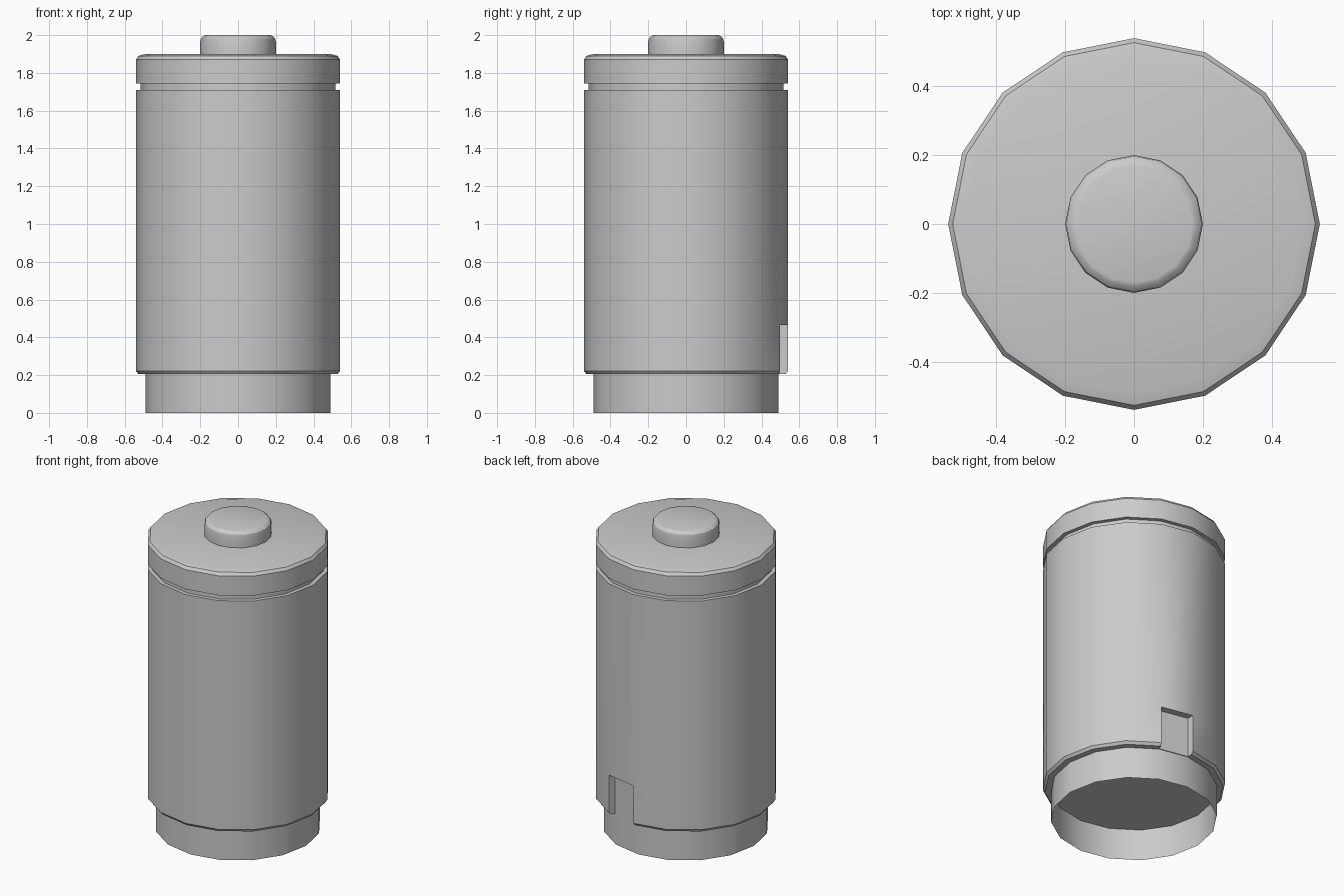
import bpy, bmesh, math

if "Cube" in bpy.data.objects:
    bpy.data.objects.remove(bpy.data.objects["Cube"])

SIDES = 16
STEP = 2 * math.pi / SIDES


def point(r, z, k):
    return (r * math.cos(k * STEP), r * math.sin(k * STEP), z)


def lathe(name, profile, special=None, walls=()):
    """Revolve (r, z) points; 'special' maps a sector to its own profile,
    'walls' are (k, points) radial side faces."""
    bm = bmesh.new()

    def face(pts):
        bm.faces.new([bm.verts.new(p) for p in pts])

    for k in range(SIDES):
        prof = (special or {}).get(k, profile)
        for (r0, z0), (r1, z1) in zip(prof, prof[1:]):
            pts = []
            for p in (point(r0, z0, k), point(r0, z0, k + 1),
                      point(r1, z1, k + 1), point(r1, z1, k)):
                if not any(math.dist(p, q) < 1e-6 for q in pts):
                    pts.append(p)
            face(pts)
    for k, pts in walls:
        face([point(r, z, k) for r, z in pts])
    bmesh.ops.remove_doubles(bm, verts=bm.verts, dist=1e-4)
    bmesh.ops.recalc_face_normals(bm, faces=bm.faces)
    me = bpy.data.meshes.new(name)
    bm.to_mesh(me)
    bm.free()
    ob = bpy.data.objects.new(name, me)
    bpy.context.collection.objects.link(ob)
    bpy.ops.object.select_all(action='DESELECT')
    ob.select_set(True)
    bpy.context.view_layer.objects.active = ob
    bpy.ops.object.shade_smooth_by_angle(angle=math.radians(32))
    return ob


# Main canister with groove and rounded lid; one facet at the back is notched
IN, OUT, NOTCH = 0.495, 0.54, 0.465
bottom = [(0, 0.205), (IN, 0.205)]
lip = [(0.527, 0.205), (OUT, 0.222)]
upper = [(OUT, NOTCH), (OUT, 1.71), (0.515, 1.71), (0.515, 1.745), (OUT, 1.745),
         (OUT, 1.872), (0.527, 1.89), (0.49, 1.9), (0, 1.9)]
notch_wall = [bottom[1]] + lip + [upper[0], (IN, NOTCH)]
lathe("canister", bottom + lip + upper,
      special={3: bottom + [(IN, NOTCH)] + upper},
      walls=[(3, notch_wall), (4, notch_wall)])

# Open collar at the foot
lathe("base_collar", [(0.49, 0), (0.49, 0.205)])

# Button on the lid
lathe("top_button", [(0.2, 1.9), (0.2, 1.965), (0.196, 1.983), (0.183, 1.996),
                     (0.17, 2.0), (0, 2.0)])
